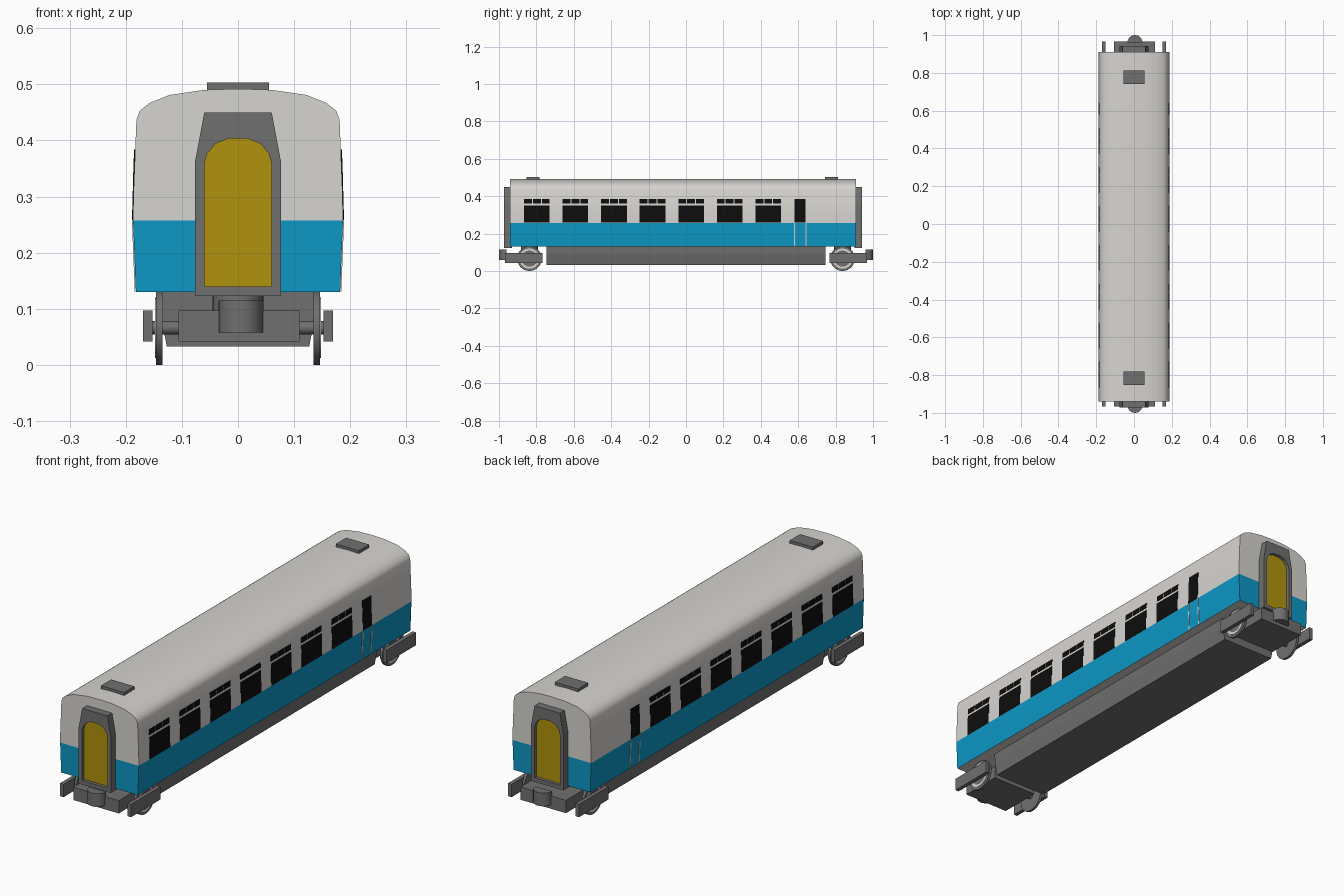
import bpy, bmesh, math

if "Cube" in bpy.data.objects:
    bpy.data.objects.remove(bpy.data.objects["Cube"])

def material(name, r, g, b):
    m = bpy.data.materials.new(name)
    m.diffuse_color = (r, g, b, 1)
    m.use_nodes = True
    m.node_tree.nodes["Principled BSDF"].inputs["Base Color"].default_value = m.diffuse_color
    return m

WHITE = material("warm white", 0.68, 0.66, 0.63)
BLUE = material("blue", 0.004, 0.31, 0.56)
GREY = material("dark grey", 0.16, 0.16, 0.16)
YELLOW = material("mustard yellow", 0.44, 0.29, 0.004)
BLACK = material("window black", 0.004, 0.004, 0.004)

def prism(name, loops, axis, lo, hi, mat):
    """Extrude one outline (plus optional hole) from lo to hi along an axis."""
    place = {'x': lambda a, b, d: (d, a, b),
             'y': lambda a, b, d: (a, d, b),
             'z': lambda a, b, d: (a, b, d)}[axis]
    bm = bmesh.new()
    ends = ([], [])
    for pts in loops:
        v = [[bm.verts.new(place(a, b, d)) for a, b in pts] for d in (lo, hi)]
        n = len(pts)
        for i in range(n):
            j = (i + 1) % n
            bm.faces.new((v[0][i], v[0][j], v[1][j], v[1][i]))
        for k in (0, 1):
            if len(loops) == 1:
                bm.faces.new(v[k])
            else:
                ends[k].extend(bm.edges.get((v[k][i], v[k][(i + 1) % n])) for i in range(n))
    for e in ends:
        if e:
            bmesh.ops.triangle_fill(bm, edges=e, use_beauty=True)
    bmesh.ops.recalc_face_normals(bm, faces=bm.faces[:])
    me = bpy.data.meshes.new(name)
    bm.to_mesh(me)
    bm.free()
    me.materials.append(mat)
    ob = bpy.data.objects.new(name, me)
    bpy.context.collection.objects.link(ob)
    return ob

def rect(a0, a1, b0, b1):
    return [(a0, b0), (a1, b0), (a1, b1), (a0, b1)]

def circle(a, b, r, n=32):
    return [(a + r * math.cos(2 * math.pi * i / n), b + r * math.sin(2 * math.pi * i / n)) for i in range(n)]

def mirror(half):
    return half + [(-a, b) for a, b in reversed(half) if a]

def smooth(ob):
    bpy.ops.object.select_all(action='DESELECT')
    ob.select_set(True)
    bpy.context.view_layer.objects.active = ob
    bpy.ops.object.shade_smooth_by_angle(angle=math.radians(32))

# Body shell: blue lower band, white above
SIDE = [(0.182, 0.13), (0.187, 0.257), (0.1865, 0.3), (0.181, 0.437)]
ROOF = [(0.175, 0.453), (0.157, 0.467), (0.122, 0.481), (0.06, 0.49), (0, 0.492)]
body = prism("carriage_body", [mirror(SIDE + ROOF)], 'y', -0.94, 0.91, WHITE)
body.data.materials.append(BLUE)
bm = bmesh.new()
bm.from_mesh(body.data)
bmesh.ops.bisect_plane(bm, geom=bm.verts[:] + bm.edges[:] + bm.faces[:], dist=1e-5,
                       plane_co=(0, 0, 0.257), plane_no=(0, 0, 1))
for f in bm.faces:
    f.material_index = int(f.calc_center_median().z < 0.257 and f.normal.z > -0.9)
bm.to_mesh(body.data)
bm.free()
smooth(body)

def side_x(z):
    for (x0, z0), (x1, z1) in zip(SIDE, SIDE[1:]):
        if z <= z1:
            return x0 + (x1 - x0) * (z - z0) / (z1 - z0)
    return SIDE[-1][0]

def side_plate(name, s, y0, y1, z0, z1, mat):
    a, b = side_x(z0), side_x(z1)
    pts = [(s * (a - 0.003), z0), (s * (a + 0.002), z0), (s * (b + 0.002), z1), (s * (b - 0.003), z1)]
    prism(name, [pts], 'y', y0, y1, mat)

# Windows and door on both sides
for s in (-1, 1):
    for i in range(7):
        y = -0.866 + i * 0.2062
        side_plate("window_pane", s, y, y + 0.137, 0.258, 0.35, BLACK)
        for k in range(3):
            side_plate("window_vent", s, y + k * 0.0475, y + k * 0.0475 + 0.042, 0.361, 0.384, BLACK)
    side_plate("door_window", s, 0.58, 0.64, 0.258, 0.384, BLACK)
    for y in (0.577, 0.639):
        side_plate("door_edge", s, y, y + 0.005, 0.131, 0.257, WHITE)

# Underframe skirt
prism("underframe", [mirror([(0.127, 0.033), (0.138, 0.09), (0.14, 0.131)])], 'y', -0.746, 0.746, GREY)

FRAME = mirror([(0.077, 0.123), (0.077, 0.36), (0.06, 0.45)])
ARCH = mirror([(0.06, 0.14), (0.06, 0.358), (0.055, 0.376), (0.04, 0.394), (0.018, 0.403)])

# Ends: s = -1 front, s = 1 back
for s, wall, hatch in ((-1, 0.94, 0.782), (1, 0.91, 0.742)):
    def span(a, b):
        return sorted((s * a, s * b))
    # Gangway frame with recessed end door
    prism("gangway_frame", [FRAME, ARCH], 'y', *span(wall - 0.01, wall + 0.032), GREY)
    prism("gangway_door", [ARCH], 'y', *span(wall + 0.01, wall + 0.018), YELLOW)
    # Roof hatch
    prism("roof_hatch", [rect(-0.055, 0.055, *span(hatch, hatch + 0.07))], 'z', 0.48, 0.503, GREY)
    # Bogie beam, pivot and rounded coupler
    prism("bogie_beam", [rect(-0.106, 0.11, 0.042, 0.097)], 'y', *span(0.78, 0.966), GREY)
    smooth(prism("bogie_pivot", [circle(0, s * 0.837, 0.045)], 'z', 0.09, 0.135, GREY))
    nose = [(0.005 + 0.04 * math.cos(t * math.pi / 12), s * (0.96 + 0.04 * math.sin(t * math.pi / 12)))
            for t in range(13)]
    smooth(prism("coupler", [nose], 'z', 0.058, 0.115, GREY))
    # Axle, wheels and outer side bars
    smooth(prism("axle", [circle(s * 0.837, 0.066, 0.012, 12)], 'x', -0.153, 0.153, GREY))
    for m in (-1, 1):
        def across(a, b):
            return sorted((m * a, m * b))
        smooth(prism("wheel", [circle(s * 0.837, 0.066, 0.066)], 'x', *across(0.135, 0.146), GREY))
        smooth(prism("wheel_ring", [circle(s * 0.837, 0.066, 0.054), circle(s * 0.837, 0.066, 0.043)],
                     'x', *across(0.145, 0.148), WHITE))
        prism("side_bar", [rect(*span(0.767, 0.967), 0.042, 0.097)], 'x', *across(0.152, 0.169), GREY)
